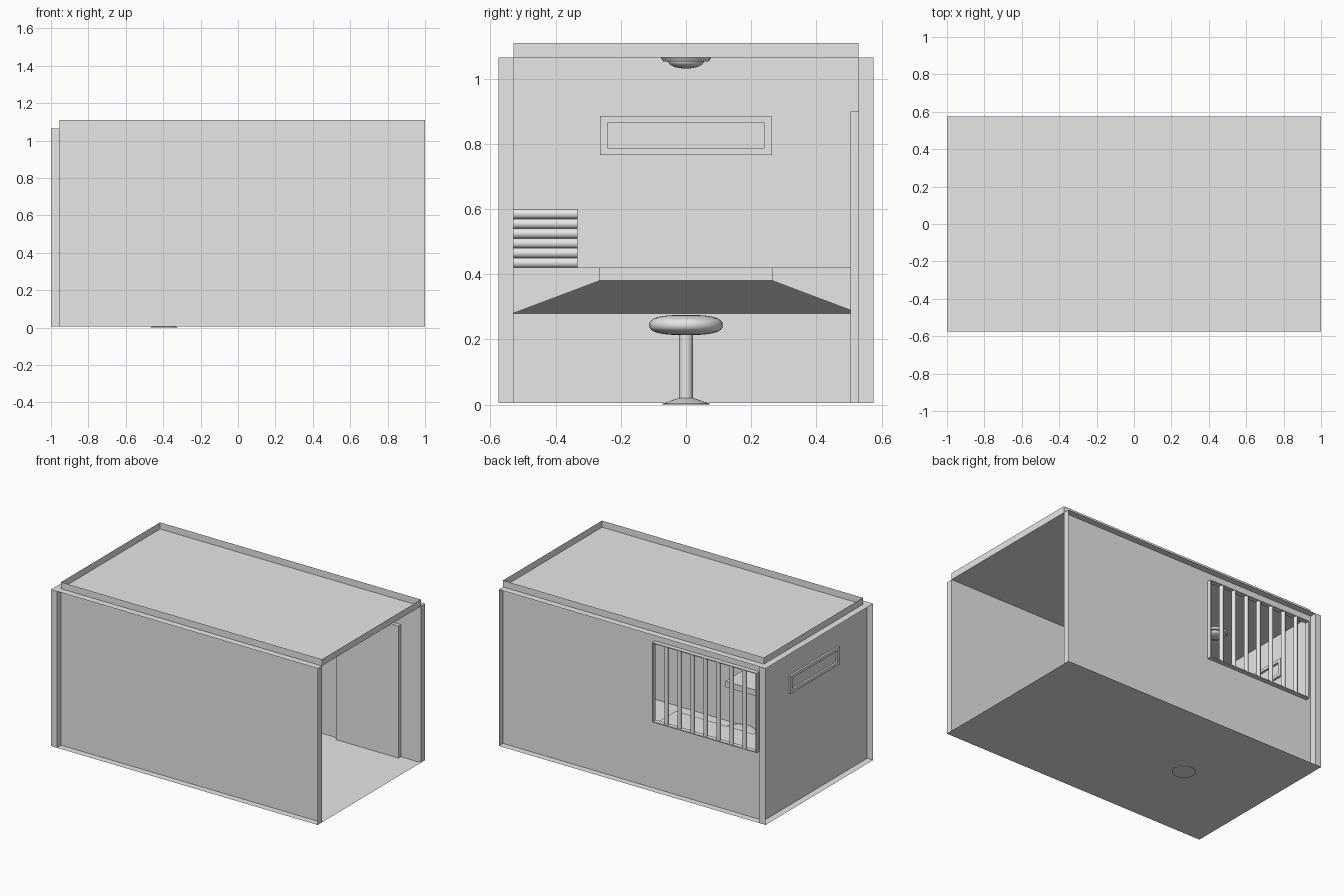
import bpy, bmesh, math
from mathutils import Vector

cube = bpy.data.objects.get("Cube")
if cube:
    bpy.data.objects.remove(cube, do_unlink=True)

grey = bpy.data.materials.new("plain_grey")
grey.use_nodes = True
grey.diffuse_color = (0.8, 0.8, 0.8, 1)
grey.node_tree.nodes["Principled BSDF"].inputs["Base Color"].default_value = (0.8, 0.8, 0.8, 1)

# Shell dimensions: outer half width, inner half width, floor, ceiling
OUT, INN, FLOOR, CEIL, TOP = 0.575, 0.53, 0.005, 1.065, 1.11
END = -0.955


def finish(name, bm, smooth=False):
    mesh = bpy.data.meshes.new(name)
    bm.to_mesh(mesh)
    bm.free()
    mesh.materials.append(grey)
    obj = bpy.data.objects.new(name, mesh)
    bpy.context.collection.objects.link(obj)
    if smooth:
        bpy.ops.object.select_all(action="DESELECT")
        obj.select_set(True)
        bpy.context.view_layer.objects.active = obj
        bpy.ops.object.shade_smooth_by_angle(angle=math.radians(40))
    return obj


def box_mesh(lo, hi):
    bm = bmesh.new()
    bmesh.ops.create_cube(bm, size=1)
    lo, hi = Vector(lo), Vector(hi)
    for v in bm.verts:
        v.co = (lo + hi) / 2 + Vector(a * b for a, b in zip(v.co, hi - lo))
    return bm


def box(name, lo, hi):
    return finish(name, box_mesh(lo, hi))


def tray_mesh(lo, hi, outward):
    """Box left open on its outer side."""
    bm = box_mesh(lo, hi)
    bm.normal_update()
    gone = [f for f in bm.faces if f.normal.dot(Vector(outward)) > 0.9]
    bmesh.ops.delete(bm, geom=gone, context="FACES")
    return bm


def lathe(name, profile, x, y, steps=32):
    bm = bmesh.new()
    verts = [bm.verts.new((x + r, y, z)) for r, z in profile]
    edges = [bm.edges.new(p) for p in zip(verts, verts[1:])]
    bmesh.ops.spin(bm, geom=verts + edges, cent=(x, y, 0), axis=(0, 0, 1),
                   angle=math.tau, steps=steps)
    bmesh.ops.remove_doubles(bm, verts=bm.verts, dist=0.0005)
    bmesh.ops.recalc_face_normals(bm, faces=bm.faces)
    return finish(name, bm, True)


# Floor sheet
bm = bmesh.new()
bm.faces.new([bm.verts.new((x, y, FLOOR))
              for x, y in ((-1, -OUT), (1, -OUT), (1, OUT), (-1, OUT))])
finish("floor", bm)

# Walls and roof, each an open-backed panel
finish("end_wall", tray_mesh((-1, -OUT, FLOOR), (END, OUT, CEIL), (-1, 0, 0)))
finish("front_wall", tray_mesh((END, -OUT, FLOOR), (1, -INN, CEIL), (0, -1, 0)))
finish("roof", tray_mesh((END, -INN, CEIL), (1, INN, TOP), (0, 0, 1)))

# Back wall with the window opening cut out of its inner face
WX0, WX1, WZ0, WZ1 = -0.92, -0.138, 0.465, 1.005
bm = tray_mesh((END, INN, FLOOR), (1, OUT, CEIL), (0, 1, 0))
for point, normal in (((WX0, 0, 0), (1, 0, 0)), ((WX1, 0, 0), (1, 0, 0)),
                      ((0, 0, WZ0), (0, 0, 1)), ((0, 0, WZ1), (0, 0, 1))):
    bmesh.ops.bisect_plane(bm, geom=bm.verts[:] + bm.edges[:] + bm.faces[:],
                           plane_co=point, plane_no=normal)
hole = []
for f in bm.faces:
    c = f.calc_center_median()
    if abs(c.y - INN) < 0.001 and WX0 < c.x < WX1 and WZ0 < c.z < WZ1:
        hole.append(f)
bmesh.ops.delete(bm, geom=hole, context="FACES")
finish("back_wall", bm)

# Window frame and bars
Y0, Y1, T = INN, 0.56, 0.006
box("window_sill", (WX0, Y0, WZ0), (WX1, Y1, WZ0 + T))
box("window_head", (WX0, Y0, WZ1 - T), (WX1, Y1, WZ1))
box("window_left_jamb", (WX1 - T, Y0, WZ0), (WX1, Y1, WZ1))
box("window_right_jamb", (WX0, Y0, WZ0), (WX0 + T, Y1, WZ1))
for i in range(1, 8):
    x = WX0 + (WX1 - WX0) * i / 8
    lathe("window_bar", [(0.014, WZ0), (0.014, WZ1)], x, 0.545, 12)

# Door panel on the inside of the back wall
box("door", (0.38, 0.505, FLOOR), (0.85, INN, 0.9))

# Slot in the end wall: raised frame on both sides
for side in (-1, 1):
    y = side * 0.2515
    box("slot_frame_side", (-0.968, y - 0.012, 0.765), (-0.94, y + 0.012, 0.885))
for z in (0.765, 0.865):
    box("slot_frame_rail", (-0.968, -0.2635, z), (-0.94, 0.2635, z + 0.02))

# U-shaped bench with a sloping underside and mitred corners
TIP, IN_X, IN_Y = -0.11, -0.69, 0.265
outer = [(TIP, -INN), (END, -INN), (END, INN), (TIP, INN)]
inner = [(TIP, -IN_Y), (IN_X, -IN_Y), (IN_X, IN_Y), (TIP, IN_Y)]
bm = bmesh.new()
rings = []
for (ox, oy), (ix, iy) in zip(outer, inner):
    rings.append([bm.verts.new(p) for p in ((ox, oy, 0.28), (ox, oy, 0.42),
                                            (ix, iy, 0.42), (ix, iy, 0.38))])
for a, b in zip(rings, rings[1:]):
    for i in range(4):
        j = (i + 1) % 4
        bm.faces.new((a[i], a[j], b[j], b[i]))
bm.faces.new(rings[0])
bm.faces.new(rings[-1])
bmesh.ops.recalc_face_normals(bm, faces=bm.faces)
finish("bench", bm)

# Folded blankets stacked on the bench
for i in range(6):
    z = 0.42 + i * 0.03
    bm = box_mesh((-0.93, -INN, z), (-0.64, -0.333, z + 0.03))
    long_edges = [e for e in bm.edges
                  if abs(e.verts[0].co.z - e.verts[1].co.z) < 0.001
                  and abs(e.verts[0].co.x - e.verts[1].co.x) < 0.001]
    bmesh.ops.bevel(bm, geom=long_edges, offset=0.0145, segments=5,
                    profile=0.5, affect="EDGES")
    finish("folded_blanket", bm, True)

# Stool: foot, post and cushion seat
SX = -0.395
lathe("stool_foot", [(0, 0), (0.072, 0), (0.072, 0.003), (0.022, 0.02), (0, 0.02)], SX, 0)
lathe("stool_post", [(0.021, 0.015), (0.021, 0.225)], SX, 0)
seat = []
for i in range(17):
    t = math.pi * i / 16 - math.pi / 2
    flat = math.copysign(abs(math.sin(t)) ** 0.8, math.sin(t))
    seat.append((0.113 * max(math.cos(t), 0) ** 0.7, 0.244 + 0.031 * flat))
lathe("stool_seat", seat, SX, 0)

# Ceiling lamp: rim and shallow dome
dome = [(0.055 * math.sin(math.pi * i / 16), 1.053 - 0.022 * math.cos(math.pi * i / 16))
        for i in range(9)]
lathe("lamp_dome", dome, -0.64, 0)
lathe("lamp_rim", [(0.05, 1.053), (0.07, 1.053), (0.078, CEIL)], -0.64, 0)
